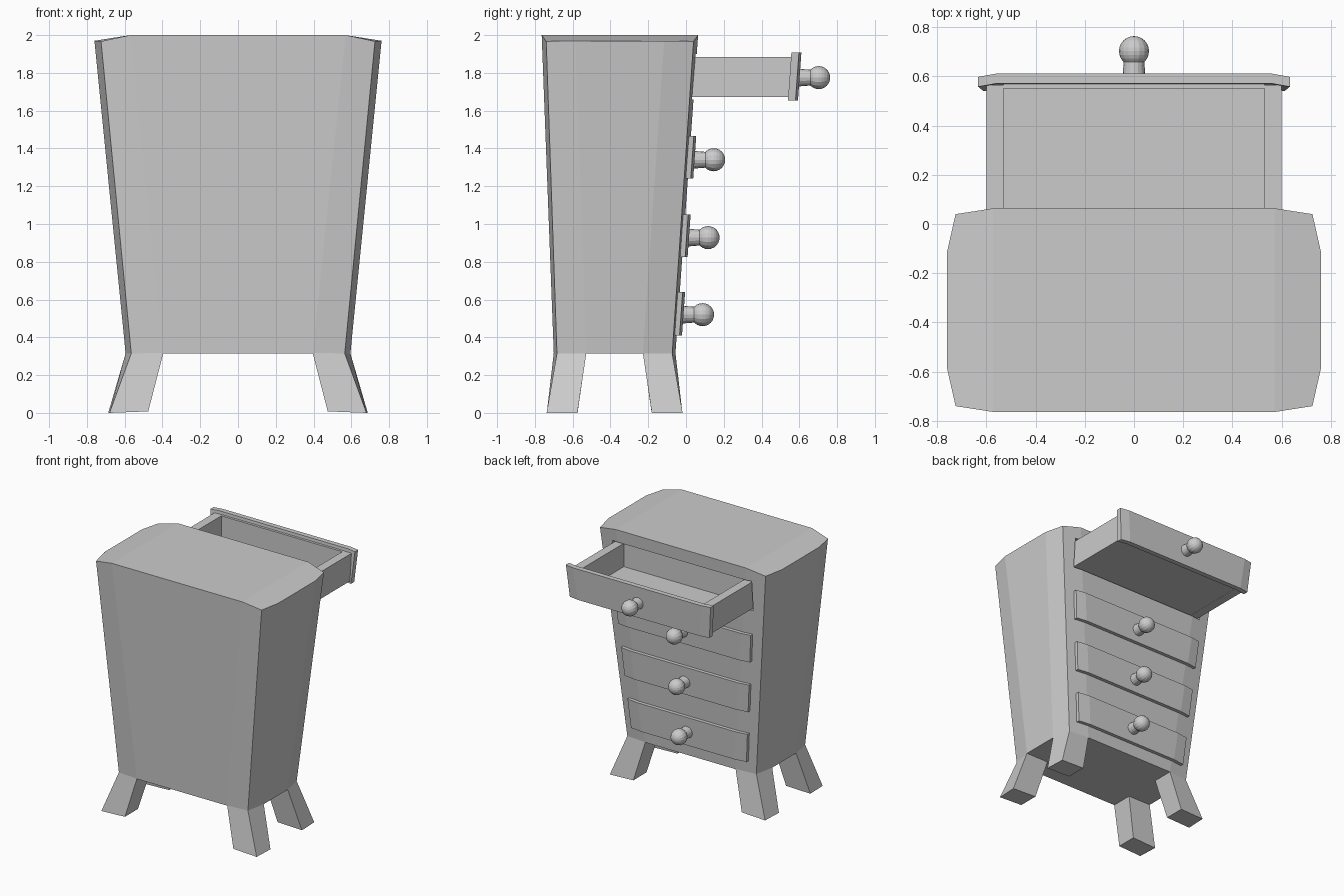
import bpy, bmesh, math
from mathutils import Matrix, Vector

if "Cube" in bpy.data.objects:
    bpy.data.objects.remove(bpy.data.objects["Cube"])


def make(name, verts, faces):
    me = bpy.data.meshes.new(name)
    bm = bmesh.new()
    vs = [bm.verts.new(v) for v in verts]
    for f in faces:
        bm.faces.new([vs[i] for i in f])
    bmesh.ops.recalc_face_normals(bm, faces=bm.faces)
    bm.to_mesh(me)
    bm.free()
    ob = bpy.data.objects.new(name, me)
    bpy.context.collection.objects.link(ob)
    return ob


def loft(name, low, high, caps=None):
    """Skin two rings of equal length; caps lists the upper cap polygons."""
    n = len(low)
    faces = [(i, (i + 1) % n, n + (i + 1) % n, n + i) for i in range(n)]
    faces.append(tuple(range(n)))
    for c in caps or [range(n)]:
        faces.append(tuple(n + i for i in c))
    return make(name, low + high, faces)


def box(name, x0, x1, y0, y1, z0, z1):
    ring = [(x0, y0), (x1, y0), (x1, y1), (x0, y1)]
    return loft(name, [(x, y, z0) for x, y in ring], [(x, y, z1) for x, y in ring])


CY_TOP, CY_LOW = -0.35, -0.378


def body_ring(corner, cy):
    """Twelve-sided ring from one chamfered corner (front, tip, side points)."""
    f, t, s = corner
    ring = []
    for sx, sy, pts in ((1, -1, (f, t, s)), (1, 1, (s, t, f)),
                        (-1, 1, (f, t, s)), (-1, -1, (s, t, f))):
        ring += [(sx * x, cy + sy * y, z) for x, y, z in pts]
    return ring


# Tapered cabinet with bowed top
low = body_ring([(0.395, 0.322, 0.315), (0.565, 0.305, 0.315), (0.595, 0.15, 0.315)], CY_LOW)
high = body_ring([(0.57, 0.414, 2.0), (0.725, 0.39, 1.967), (0.76, 0.235, 1.97)], CY_TOP)
cabinet = loft("cabinet_body", low, high,
               [(0, 5, 6, 11), (0, 1, 2, 3, 4, 5), (6, 7, 8, 9, 10, 11)])

# Recess for the open drawer
cutter = box("recess_cutter", -0.61, 0.61, -0.6, 0.3, 1.66, 1.9)
cutter.hide_render = True
cutter.hide_viewport = True
cutter.display_type = 'WIRE'
cut = cabinet.modifiers.new("recess", 'BOOLEAN')
cut.operation = 'DIFFERENCE'
cut.solver = 'EXACT'
cut.object = cutter

# Splayed legs
for sx, side in ((1, "right"), (-1, "left")):
    for sy, end in ((-1, "front"), (1, "back")):
        top = [(0.395, 0.322, 0.318), (0.565, 0.305, 0.315), (0.595, 0.15, 0.315), (0.395, 0.15, 0.318)]
        foot = [(0.475, 0.358, 0.008), (0.68, 0.36, 0), (0.687, 0.197, 0), (0.475, 0.195, 0.008)]
        place = lambda pts: [(sx * x, CY_LOW + sy * y, z) for x, y, z in pts]
        loft(f"{end}_{side}_leg", place(foot), place(top))


def face_y(z):
    return -0.056 + 0.0715 * (z - 0.315)


def drawer_face(name, z0, z1, shift, thick):
    """Drawer front that follows the bowed, leaning cabinet face."""
    rings = []
    for z in (z0, z1):
        tip = 0.88 * (0.565 + 0.097 * (z - 0.315))
        flat = 0.395 + 0.104 * (z - 0.315)
        y = face_y(z) + 0.028 + shift
        outer = [(-tip, y - 0.013), (-flat, y), (flat, y), (tip, y - 0.013)]
        ring = outer + [(x, yy - thick) for x, yy in reversed(outer)]
        rings.append([(x, yy, z) for x, yy in ring])
    return loft(name, rings[0], rings[1])


def knob(name, y, z):
    """Ball handle on a short tapered stem."""
    bm = bmesh.new()
    turn = Matrix.Rotation(-math.pi / 2, 4, 'X')
    bmesh.ops.create_cone(bm, cap_ends=True, segments=16, radius1=0.048, radius2=0.04, depth=0.1,
                          matrix=Matrix.Translation((0, y + 0.03, z)) @ turn)
    bmesh.ops.create_uvsphere(bm, u_segments=16, v_segments=12, radius=0.061,
                              matrix=Matrix.Translation((0, y + 0.101, z)) @ turn)
    me = bpy.data.meshes.new(name)
    bm.to_mesh(me)
    bm.free()
    ob = bpy.data.objects.new(name, me)
    bpy.context.collection.objects.link(ob)


# Closed drawers and the pulled-out top drawer
OPEN = 0.525
for i, (z0, z1, zk, shift) in enumerate(((0.41, 0.64, 0.52, 0), (0.825, 1.05, 0.928, 0),
                                         (1.24, 1.465, 1.34, 0), (1.655, 1.908, 1.775, OPEN))):
    drawer_face(f"drawer_face_{i + 1}", z0, z1, shift, 0.04)
    knob(f"drawer_knob_{i + 1}", face_y(zk) + 0.028 + shift, zk)

# Tray of the open drawer
BACK = -0.02
box("drawer_floor", -0.595, 0.595, BACK, 0.565, 1.673, 1.70)
box("drawer_side_left", -0.6, -0.53, BACK, 0.565, 1.672, 1.885)
box("drawer_side_right", 0.53, 0.6, BACK, 0.565, 1.672, 1.885)
box("drawer_inner_front", -0.53, 0.53, 0.55, 0.57, 1.673, 1.884)
box("drawer_back", -0.53, 0.53, BACK, BACK + 0.04, 1.673, 1.884)
